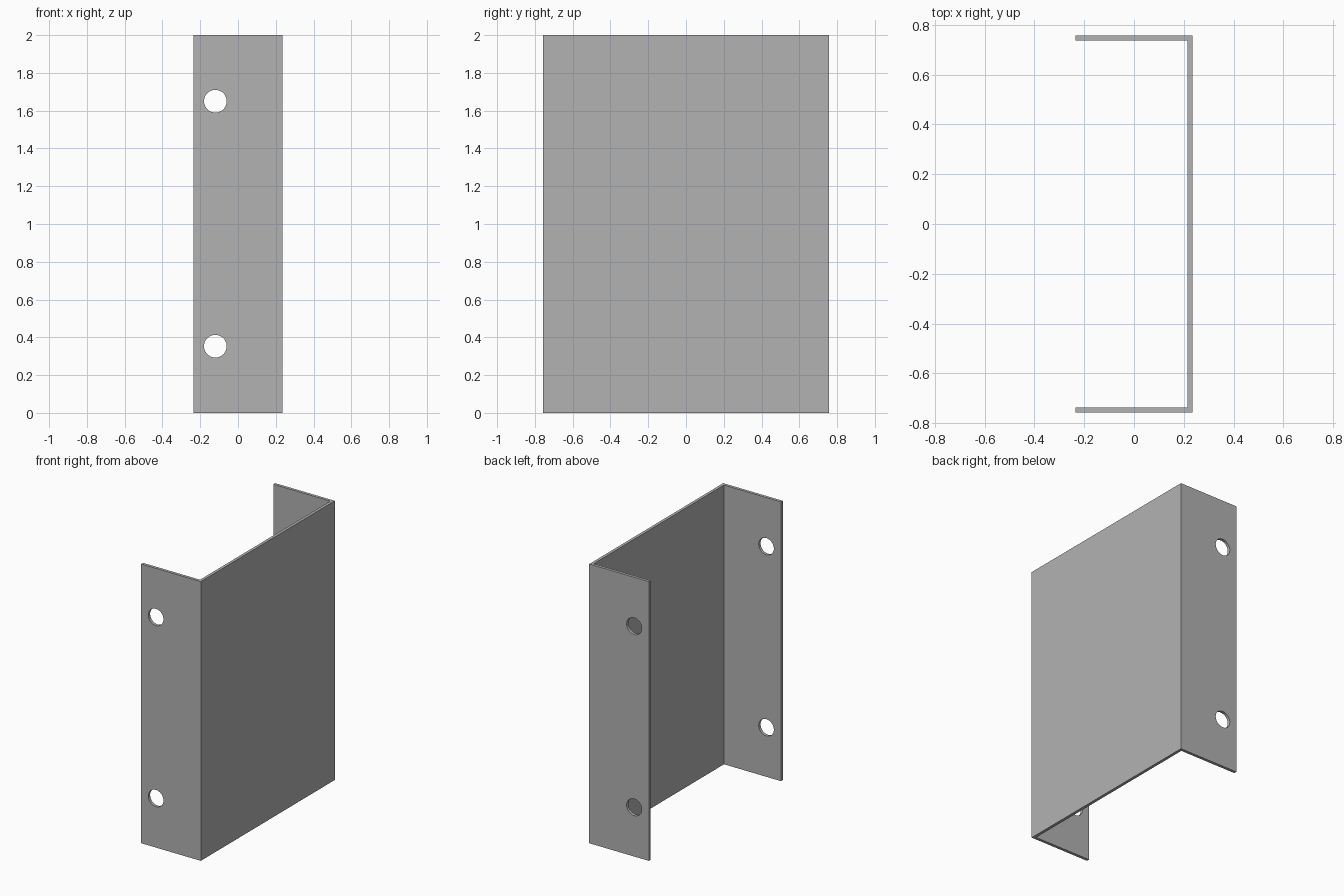
import bpy, bmesh

cube = bpy.data.objects.get("Cube")
if cube:
    bpy.data.objects.remove(cube, do_unlink=True)

HALF_X, HALF_Y, HEIGHT, THICK = 0.236, 0.758, 2.0, 0.021
HOLE_X, HOLE_R, HOLE_HEIGHTS = -0.12, 0.06, (0.353, 1.65)

grey = bpy.data.materials.new("plain grey")
grey.use_nodes = True
colour = (0.448, 0.448, 0.448, 1)
grey.diffuse_color = colour
grey.node_tree.nodes["Principled BSDF"].inputs["Base Color"].default_value = colour

# Channel: U-shaped profile, open towards -x, extruded upwards
in_x, in_y = HALF_X - THICK, HALF_Y - THICK
profile = [(-HALF_X, -HALF_Y), (HALF_X, -HALF_Y), (HALF_X, HALF_Y), (-HALF_X, HALF_Y),
           (-HALF_X, in_y), (in_x, in_y), (in_x, -in_y), (-HALF_X, -in_y)]
bm = bmesh.new()
base = bm.faces.new([bm.verts.new((x, y, 0)) for x, y in profile])
top = bmesh.ops.extrude_face_region(bm, geom=[base])["geom"]
bmesh.ops.translate(bm, vec=(0, 0, HEIGHT),
                    verts=[v for v in top if isinstance(v, bmesh.types.BMVert)])
bmesh.ops.recalc_face_normals(bm, faces=bm.faces)
mesh = bpy.data.meshes.new("channel_bracket")
bm.to_mesh(mesh)
bm.free()
mesh.materials.append(grey)
bracket = bpy.data.objects.new("channel_bracket", mesh)
bpy.context.collection.objects.link(bracket)

# Bolt holes: each cutter passes through both flanges
cutters = []
for z in HOLE_HEIGHTS:
    bpy.ops.mesh.primitive_cylinder_add(vertices=48, radius=HOLE_R, depth=2,
                                        location=(HOLE_X, 0, z), rotation=(1.5707963, 0, 0))
    cutter = bpy.context.object
    cutter.name = "hole_cutter"
    cutter.hide_render = True
    cutter.data.materials.append(grey)
    cut = bracket.modifiers.new("hole", 'BOOLEAN')
    cut.operation, cut.solver, cut.object = 'DIFFERENCE', 'EXACT', cutter
    cutters.append(cutter)

# Apply the cuts and drop the cutters
bpy.ops.object.select_all(action='DESELECT')
bracket.select_set(True)
bpy.context.view_layer.objects.active = bracket
for name in [m.name for m in bracket.modifiers]:
    bpy.ops.object.modifier_apply(modifier=name)
for cutter in cutters:
    bpy.data.objects.remove(cutter, do_unlink=True)

bpy.ops.object.shade_smooth_by_angle(angle=0.5)
